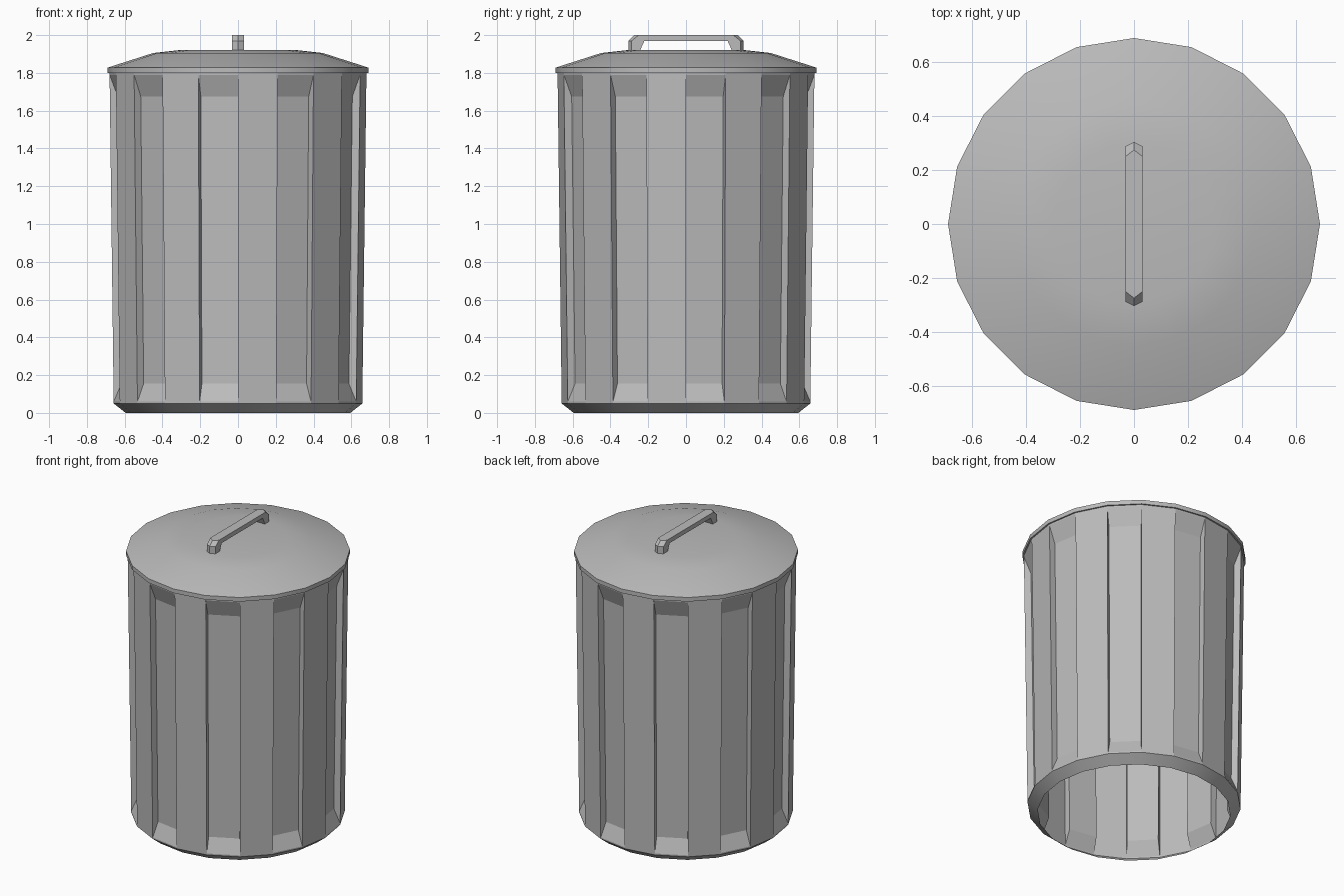
import bpy, bmesh, math

SIDES = 20
STEP = 2 * math.pi / SIDES

if "Cube" in bpy.data.objects:
    bpy.data.objects.remove(bpy.data.objects["Cube"], do_unlink=True)

# Single galvanised metal colour
metal = bpy.data.materials.new("grey_metal")
metal.use_nodes = True
colour = (0.5, 0.5, 0.5, 1)
metal.diffuse_color = colour
bsdf = next(n for n in metal.node_tree.nodes if n.type == "BSDF_PRINCIPLED")
bsdf.inputs["Base Color"].default_value = colour
bsdf.inputs["Roughness"].default_value = 0.6


def finish(name, bm, smooth=False):
    mesh = bpy.data.meshes.new(name)
    bm.to_mesh(mesh)
    bm.free()
    mesh.materials.append(metal)
    obj = bpy.data.objects.new(name, mesh)
    bpy.context.collection.objects.link(obj)
    if smooth:
        bpy.ops.object.select_all(action="DESELECT")
        obj.select_set(True)
        bpy.context.view_layer.objects.active = obj
        bpy.ops.object.shade_smooth_by_angle(angle=math.radians(30))
    return obj


def polar(bm, r, i, z):
    return bm.verts.new((r * math.cos(i * STEP), r * math.sin(i * STEP), z))


def ring(bm, r, z):
    return [polar(bm, r, i, z) for i in range(SIDES)]


def lathe(name, profile, cap=False):
    """Faceted shell through (radius, height) points, listed bottom to top."""
    bm = bmesh.new()
    rings = [ring(bm, r, z) for r, z in profile]
    for a, b in zip(rings, rings[1:]):
        for i in range(SIDES):
            j = (i + 1) % SIDES
            bm.faces.new((a[i], a[j], b[j], b[i]))
    if cap:
        bm.faces.new(rings[-1])
    return finish(name, bm, smooth=True)


# Tapered body with every second panel pressed inwards
def radius(z):
    return 0.658 + 0.022 * (z - 0.05) / 1.75


bm = bmesh.new()
depth = 0.042
levels = (0.05, 0.06, 1.79, 1.8)
rings = [ring(bm, radius(z), z) for z in levels]
for k in range(3):
    low, high = rings[k], rings[k + 1]
    for i in range(SIDES):
        j = (i + 1) % SIDES
        outer = (low[i], low[j], high[j], high[i])
        if k == 1 and i % 2 == 0:
            inner = [polar(bm, radius(z) - depth, n, z)
                     for n, z in ((i, 0.155), (j, 0.155), (j, 1.675), (i, 1.675))]
            bm.faces.new(inner)
            for c in range(4):
                d = (c + 1) % 4
                bm.faces.new((outer[c], outer[d], inner[d], inner[c]))
        else:
            bm.faces.new(outer)
finish("body", bm)

# Sloping foot ring, open underneath
lathe("foot_ring", [(0.595, 0), (0.658, 0.05)])

# Domed lid with a shallow rim
lathe("lid", [(0.67, 1.8), (0.69, 1.8), (0.69, 1.828), (0.45, 1.905), (0.3, 1.922)], cap=True)

# Lid handle with ridged ends, arched along y
bm = bmesh.new()
half_width = 0.032


def handle_loop(x, foot_y, top_y):
    side = [(0.245, 1.915), (foot_y, 1.915), (foot_y, 1.97), (top_y, 2.0)]
    inner = (0.22, 1.97)
    points = [inner] + side + [(-y, z) for y, z in reversed(side)] + [(-inner[0], inner[1])]
    return [bm.verts.new((x, y, z)) for y, z in points]


loops = [handle_loop(-half_width, 0.288, 0.25),
         handle_loop(0, 0.304, 0.275),
         handle_loop(half_width, 0.288, 0.25)]
for a, b in zip(loops, loops[1:]):
    for i in range(len(a)):
        j = (i + 1) % len(a)
        bm.faces.new((a[i], a[j], b[j], b[i]))
bm.faces.new(loops[0])
bm.faces.new(loops[-1])
bmesh.ops.recalc_face_normals(bm, faces=bm.faces[:])
finish("handle", bm)
